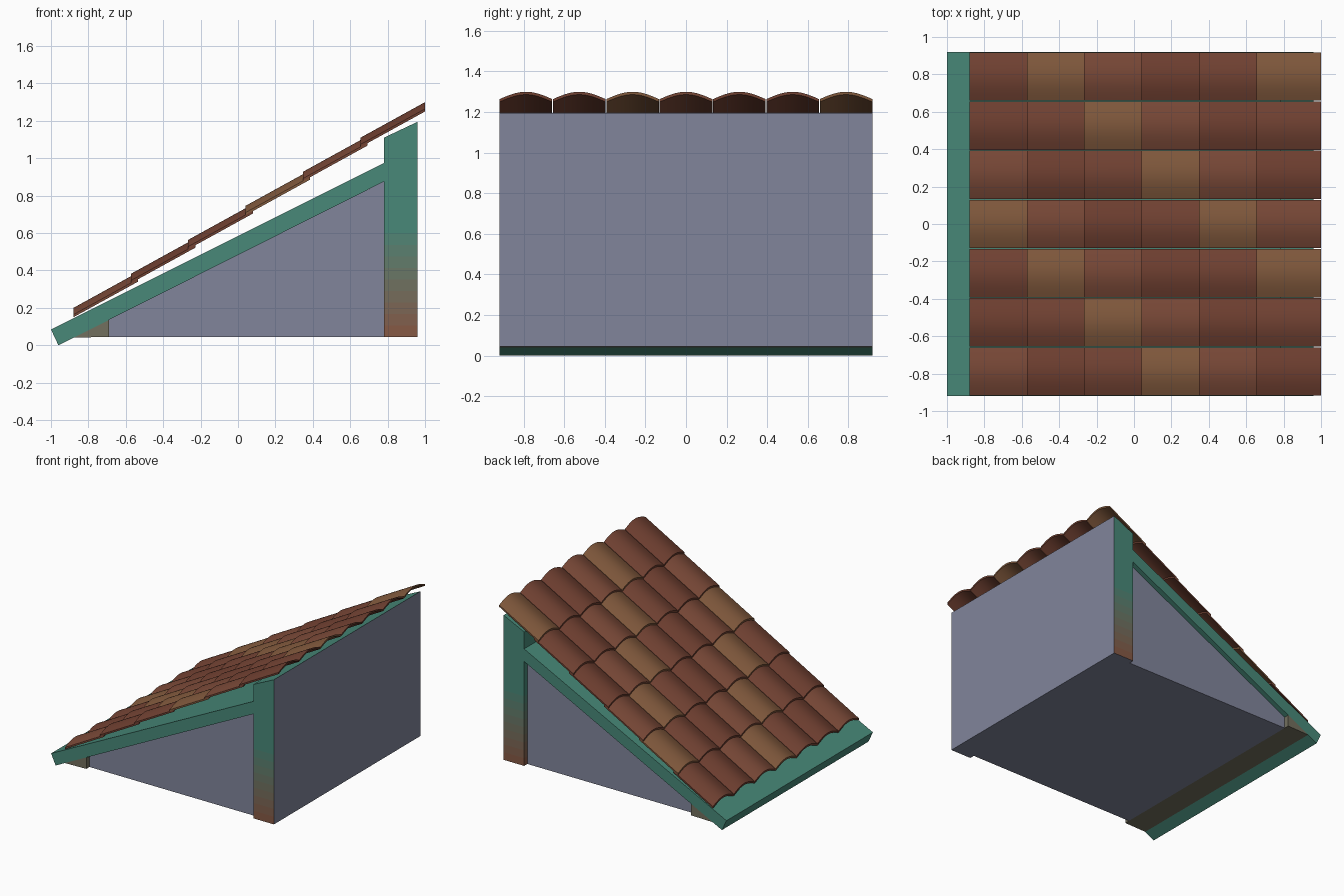
import bpy, bmesh, math

if "Cube" in bpy.data.objects:
    bpy.data.objects.remove(bpy.data.objects["Cube"])

HALF = 0.92            # half width along y
BASE = 0.045           # height of the floor


def material(name, rgb):
    m = bpy.data.materials.new(name)
    m.diffuse_color = (*rgb, 1)
    m.use_nodes = True
    m.node_tree.nodes["Principled BSDF"].inputs["Base Color"].default_value = m.diffuse_color
    return m


def mix(a, b, t):
    return tuple(p + (q - p) * t for p, q in zip(a, b))


def prism(name, profile, half, mats):
    """Extrude an x-z profile along y, from -half to +half."""
    bm = bmesh.new()
    face = bm.faces.new([bm.verts.new((x, -half, z)) for x, z in profile])
    ext = bmesh.ops.extrude_face_region(bm, geom=[face])
    verts = [g for g in ext["geom"] if isinstance(g, bmesh.types.BMVert)]
    bmesh.ops.translate(bm, verts=verts, vec=(0, 2 * half, 0))
    bmesh.ops.recalc_face_normals(bm, faces=bm.faces)
    me = bpy.data.meshes.new(name)
    bm.to_mesh(me)
    bm.free()
    for m in mats:
        me.materials.append(m)
    ob = bpy.data.objects.new(name, me)
    bpy.context.collection.objects.link(ob)
    return ob


GREEN = (0.065, 0.25, 0.19)
BROWN = (0.24, 0.10, 0.06)
green = material("green_paint", GREEN)
wall = material("grey_wall", (0.22, 0.235, 0.33))

# sloping roof deck
prism("roof_deck", [(-1, 0.085), (-0.96, 0), (0.78, 0.875), (0.78, 0.975)], HALF, [green])

# recessed wall body below the deck
prism("wall_body", [(-0.70, BASE), (0.79, BASE), (0.79, 0.88), (-0.70, 0.131)], 0.88, [wall])

# low front sill under the eave
prism("front_sill", [(-0.88, 0.041), (-0.69, BASE), (-0.69, 0.136)], HALF,
      [material("sill_brown", mix(BROWN, GREEN, 0.4))])

# tall rear frame: worn brown at the foot, blending to green
BANDS, FADE = 10, 0.66
mats = [material(f"frame_{i}", mix(BROWN, GREEN, i / (BANDS - 1))) for i in range(BANDS)]
frame = prism("rear_frame", [(0.78, BASE), (0.96, BASE), (0.96, 1.195), (0.78, 1.11)],
              HALF, mats + [wall])
bm = bmesh.new()
bm.from_mesh(frame.data)
step = (FADE - BASE) / BANDS
for i in range(1, BANDS):
    bmesh.ops.bisect_plane(bm, geom=bm.verts[:] + bm.edges[:] + bm.faces[:],
                           plane_co=(0, 0, BASE + i * step), plane_no=(0, 0, 1))
bm.normal_update()
for f in bm.faces:
    z = f.calc_center_median().z
    if f.normal.x > 0.9 or f.normal.z < -0.9:
        f.material_index = BANDS          # grey rear wall and underside
    else:
        f.material_index = min(BANDS - 1, int((z - BASE) / step))
bm.to_mesh(frame.data)
bm.free()

# curved roof tiles
COLS, ROWS = 7, 6
PITCH = 2 * HALF / COLS
WIDTH, LENGTH, RISE, THICK, ARCH = 0.259, 0.345, 0.19, 0.014, 0.036
SEG = 14


def tile_mesh(name, mat):
    """One arched tile rising along +x, origin at its lower end."""
    outer = [(WIDTH * (i / SEG - 0.5), THICK + ARCH * math.sin(math.pi * i / SEG))
             for i in range(SEG + 1)]
    section = outer + [(y, z - THICK) for y, z in reversed(outer)]
    bm = bmesh.new()
    low = [bm.verts.new((0, y, z)) for y, z in section]
    top = [bm.verts.new((LENGTH, y, z + RISE)) for y, z in section]
    n = len(section)
    for i in range(n):
        j = (i + 1) % n
        bm.faces.new((low[i], low[j], top[j], top[i]))
    for ring in (low, top):               # end strips between the two skins
        for i in range(SEG):
            bm.faces.new((ring[i], ring[i + 1], ring[n - 2 - i], ring[n - 1 - i]))
    bmesh.ops.recalc_face_normals(bm, faces=bm.faces)
    for f in bm.faces:
        f.smooth = True
    me = bpy.data.meshes.new(name)
    bm.to_mesh(me)
    bm.free()
    me.set_sharp_from_angle(angle=math.radians(35))
    me.materials.append(mat)
    return me


shades = [(0.17, 0.055, 0.033), (0.22, 0.10, 0.046), (0.19, 0.065, 0.038), (0.16, 0.05, 0.03)]
tiles = [tile_mesh(f"tile_{i}", material(f"clay_{i}", c)) for i, c in enumerate(shades)]
for c in range(COLS):
    for r in range(ROWS):
        ob = bpy.data.objects.new(f"roof_tile_{c}_{r}", tiles[(r - c) % 4])
        ob.location = (-0.88 + 0.307 * r, HALF - PITCH * (c + 0.5), 0.15 + 0.182 * r)
        bpy.context.collection.objects.link(ob)
